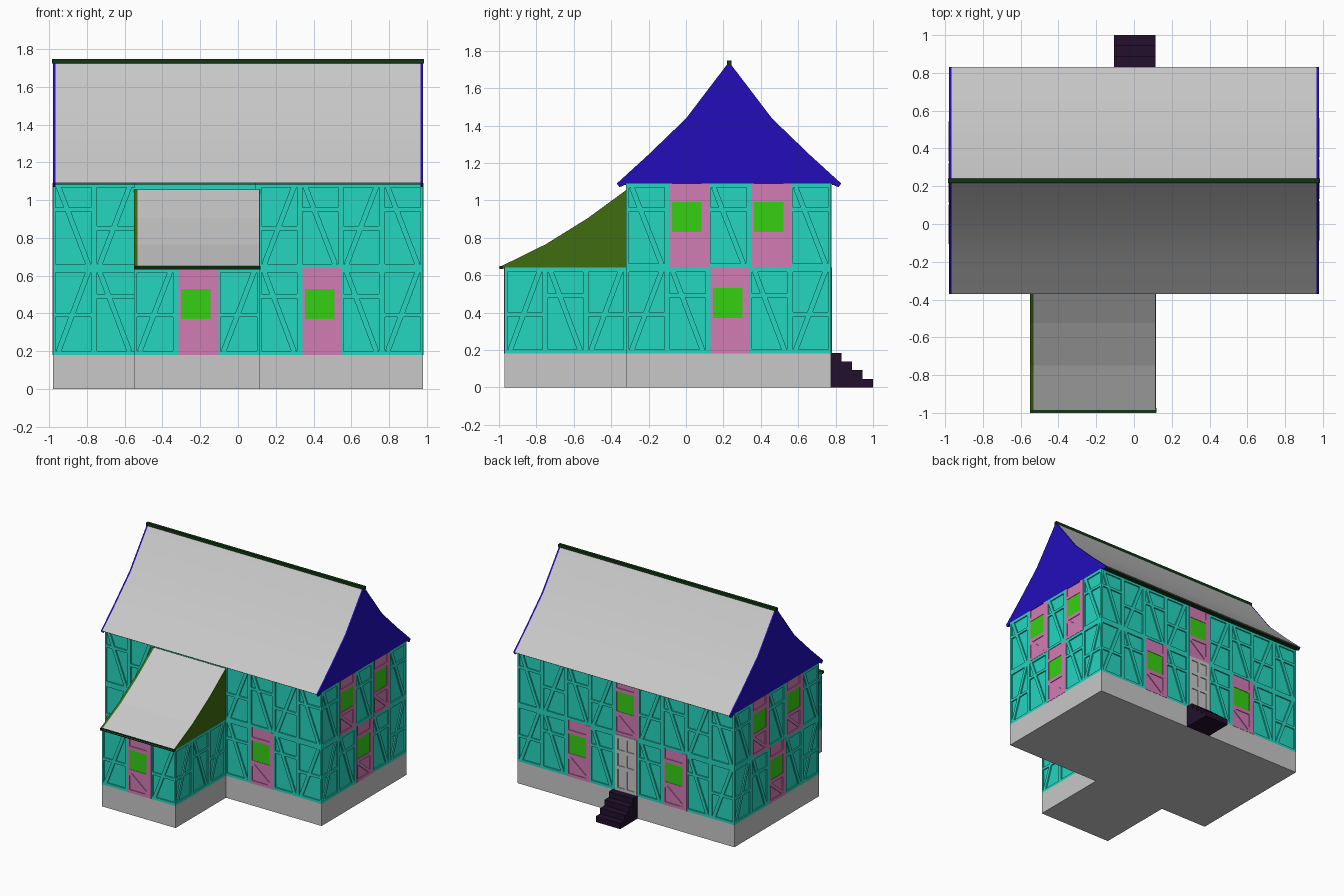
import bpy, bmesh, math
from mathutils import Matrix, Vector

cube = bpy.data.objects.get("Cube")
if cube:
    bpy.data.objects.remove(cube, do_unlink=True)


def material(name, r, g, b):
    m = bpy.data.materials.new(name)
    m.use_nodes = True
    m.diffuse_color = (r, g, b, 1)
    m.node_tree.nodes["Principled BSDF"].inputs["Base Color"].default_value = (r, g, b, 1)
    return m


GREY = material("pale grey", .58, .58, .58)
TEAL = material("teal plaster", .018, .67, .53)
PINK = material("pink panel", .64, .2, .46)
LIME = material("green window", .035, .63, .006)
BLUE = material("blue gable", .017, .004, .5)
OLIVE = material("olive gable", .05, .155, .005)
DARK = material("dark green trim", .005, .036, .006)
PLUM = material("dark plum steps", .016, .005, .026)


def finish(name, bm, mat):
    bmesh.ops.recalc_face_normals(bm, faces=bm.faces)
    mesh = bpy.data.meshes.new(name)
    bm.to_mesh(mesh)
    bm.free()
    mesh.materials.append(mat)
    ob = bpy.data.objects.new(name, mesh)
    bpy.context.collection.objects.link(ob)
    return ob


def add_box(bm, lo, hi, frame=Matrix()):
    lo, hi = Vector(lo), Vector(hi)
    m = frame @ Matrix.Translation((lo + hi) / 2) @ Matrix.Diagonal((*(hi - lo), 1))
    bmesh.ops.create_cube(bm, size=1, matrix=m)


def add_brace(bm, a, b, width, y0, y1, frame):
    """Slanted bar lying on a facade, from a to b in (u, z)."""
    a, b = Vector(a), Vector(b)
    d, c = b - a, (a + b) / 2
    m = (frame @ Matrix.Translation((c.x, (y0 + y1) / 2, c.y))
         @ Matrix.Rotation(-math.atan2(d.y, d.x), 4, 'Y')
         @ Matrix.Diagonal((d.length, y1 - y0, width, 1)))
    bmesh.ops.create_cube(bm, size=1, matrix=m)


def box(name, lo, hi, mat):
    bm = bmesh.new()
    add_box(bm, lo, hi)
    return finish(name, bm, mat)


def prism(name, profile, x0, x1, mat):
    """Extrude a (y, z) outline along x."""
    bm = bmesh.new()
    face = bm.faces.new([bm.verts.new((x0, y, z)) for y, z in profile])
    out = bmesh.ops.extrude_face_region(bm, geom=[face])
    verts = [v for v in out["geom"] if isinstance(v, bmesh.types.BMVert)]
    bmesh.ops.translate(bm, verts=verts, vec=(x1 - x0, 0, 0))
    return finish(name, bm, mat)


BASE, MID, TOP = .18, .64, 1.09
FLOORS = [(BASE, MID), (MID, TOP)]
RELIEF = .01


def facade(name, origin, turn, length, cells, floors, windows=(), door=None, skip=()):
    """Half-timbered wall face; u runs left to right, y runs inwards."""
    frame = Matrix.Translation((*origin, 0)) @ Matrix.Rotation(math.radians(turn), 4, 'Z')
    timber, panel, glass = bmesh.new(), bmesh.new(), bmesh.new()
    step = length / cells
    for f, (z0, z1) in enumerate(floors):
        for i in range(cells + 1):
            if (i, f) in skip:
                continue
            u = i * step
            add_box(timber, (max(u - .015, 0), 0, z0), (min(u + .015, length), RELIEF, z1), frame)
        for i in range(cells):
            u0, u1 = i * step, (i + 1) * step
            if (i, f) in skip:
                continue
            if (i, f) in windows or (i, f) == door:
                a, b = u0 + .014, u0 + .224
                add_box(panel, (a, .004, z0), (b, RELIEF + .005, z1), frame)
            if (i, f) in windows:
                w0, w1, s0, s1 = a + .013, a + .17, z0 + .19, z0 + .35
                # jambs, sill, head and a brace below the window
                for p, q in [((a, z0), (w0, z1)), ((w1, z0), (b, z1)),
                             ((w0, s0 - .03), (w1, s0)), ((w0, s1), (w1, s1 + .03)),
                             ((w0, z0), (w1, z0 + .025))]:
                    add_box(panel, (p[0], -.002, p[1]), (q[0], RELIEF, q[1]), frame)
                add_brace(panel, (w0, s0 - .03), (w1, z0 + .03), .025, -.002, RELIEF, frame)
                add_box(glass, (w0, .001, s0), (w1, RELIEF, s1), frame)
            elif (i, f) != door:
                # rails and alternating braces
                for z in (z0, z1 - .022):
                    add_box(timber, (u0, 0, z), (u1, RELIEF, z + .022), frame)
                m = z0 + (.3 if (i + f) % 2 else .2)
                add_box(timber, (u0, 0, m), (u1, RELIEF, m + .022), frame)
                lo, hi = (u0 + .03, z0 + .02), (u1 - .03, z1 - .02)
                if (i + f) % 2:
                    lo, hi = (lo[0], hi[1]), (hi[0], lo[1])
                add_brace(timber, lo, hi, .028, 0, RELIEF, frame)
    finish(name + "_timber", timber, TEAL)
    if windows:
        finish(name + "_window_panels", panel, PINK)
        finish(name + "_window_panes", glass, LIME)
    else:
        panel.free()
        glass.free()
    if door:
        # door leaf with four sunken panels
        leaf = bmesh.new()
        d0 = door[0] * step + .014
        d1 = d0 + .195
        add_box(leaf, (d0, .002, BASE), (d1, RELIEF, MID), frame)
        for u in (d0, (d0 + d1) / 2 - .012, d1 - .024):
            add_box(leaf, (u, -.005, BASE), (u + .024, RELIEF, MID), frame)
        for z in (BASE, BASE + .18, MID - .15, MID - .03):
            add_box(leaf, (d0, -.005, z), (d1, RELIEF, z + .03), frame)
        finish("back_door", leaf, GREY)


# Main block and front wing
X, Y0, Y1 = .98, -.32, .775
AX0, AX1, AY = -.55, .115, -.97
R = RELIEF
box("main_plinth", (-X, Y0, 0), (X, Y1, BASE), GREY)
box("wing_plinth", (AX0, AY, 0), (AX1, Y0, BASE), GREY)
box("main_walls", (-X + R, Y0 + R, BASE), (X - R, Y1 - R, TOP), TEAL)
box("wing_walls", (AX0 + R, AY + R, BASE), (AX1 - R, Y0 + R, MID), TEAL)

# Facades
side_windows = {(2, 0), (1, 1), (3, 1)}
facade("front", (-X, Y0), 0, 2 * X, 9, FLOORS, {(6, 0)},
       skip={(i, f) for i in (2, 3, 4) for f in (0, 1)})
facade("left_side", (X, Y0), 90, Y1 - Y0, 5, FLOORS, side_windows)
facade("right_side", (-X, Y1), 270, Y1 - Y0, 5, FLOORS, side_windows)
facade("back", (X, Y1), 180, 2 * X, 9, FLOORS, {(2, 0), (6, 0), (4, 1)}, door=(4, 0))
facade("wing_front", (AX0, AY), 0, AX1 - AX0, 3, FLOORS[:1], {(1, 0)})
facade("wing_left", (AX1, AY), 90, Y0 - AY, 3, FLOORS[:1])
facade("wing_right", (AX0, Y0), 270, Y0 - AY, 3, FLOORS[:1])

# Main roof with flared eaves, gables and ridge
RIDGE = .23
half = [(.6, 1.09), (.43, 1.245), (.23, 1.438), (0, 1.74)]
slope = [(RIDGE - d, z) for d, z in half] + [(RIDGE + d, z) for d, z in half[-2::-1]]
roof = prism("main_roof", slope, -.967, .967, GREY)
feet = [(RIDGE + .585, 1.07), (RIDGE + .545, 1.088), (RIDGE - .545, 1.088), (RIDGE - .585, 1.07)]
for side, name in ((1, "left_gable"), (-1, "right_gable")):
    prism(name, slope + feet, side * .967, side * .98, BLUE)
box("ridge_cap", (-.985, RIDGE - .012, 1.722), (.985, RIDGE + .012, 1.747), DARK)
for s, name in ((-1, "front_soffit"), (1, "back_soffit")):
    ys = sorted((RIDGE + s * .55, RIDGE + s * .59))
    box(name, (-.965, ys[0], 1.083), (.965, ys[1], 1.089), DARK)
bpy.ops.object.select_all(action='DESELECT')
roof.select_set(True)
bpy.context.view_layer.objects.active = roof
bpy.ops.object.shade_smooth_by_angle(angle=math.radians(30))

# Wing roof
lean = [(-1, .642), (-.75, .765), (-.525, .905), (Y0, 1.055), (Y0, MID), (-.985, MID)]
prism("wing_roof", lean, -.532, .111, GREY)
prism("wing_left_gable", lean, .111, .116, OLIVE)
prism("wing_right_gable", lean, -.55, -.532, OLIVE)
box("wing_eave_board", (-.55, -.998, .632), (.118, -.975, .65), DARK)

# Back steps
for i in range(4):
    box(f"step_{i + 1}", (-.105, Y1, i * .046), (.115, 1 - i * .056, (i + 1) * .046), PLUM)
